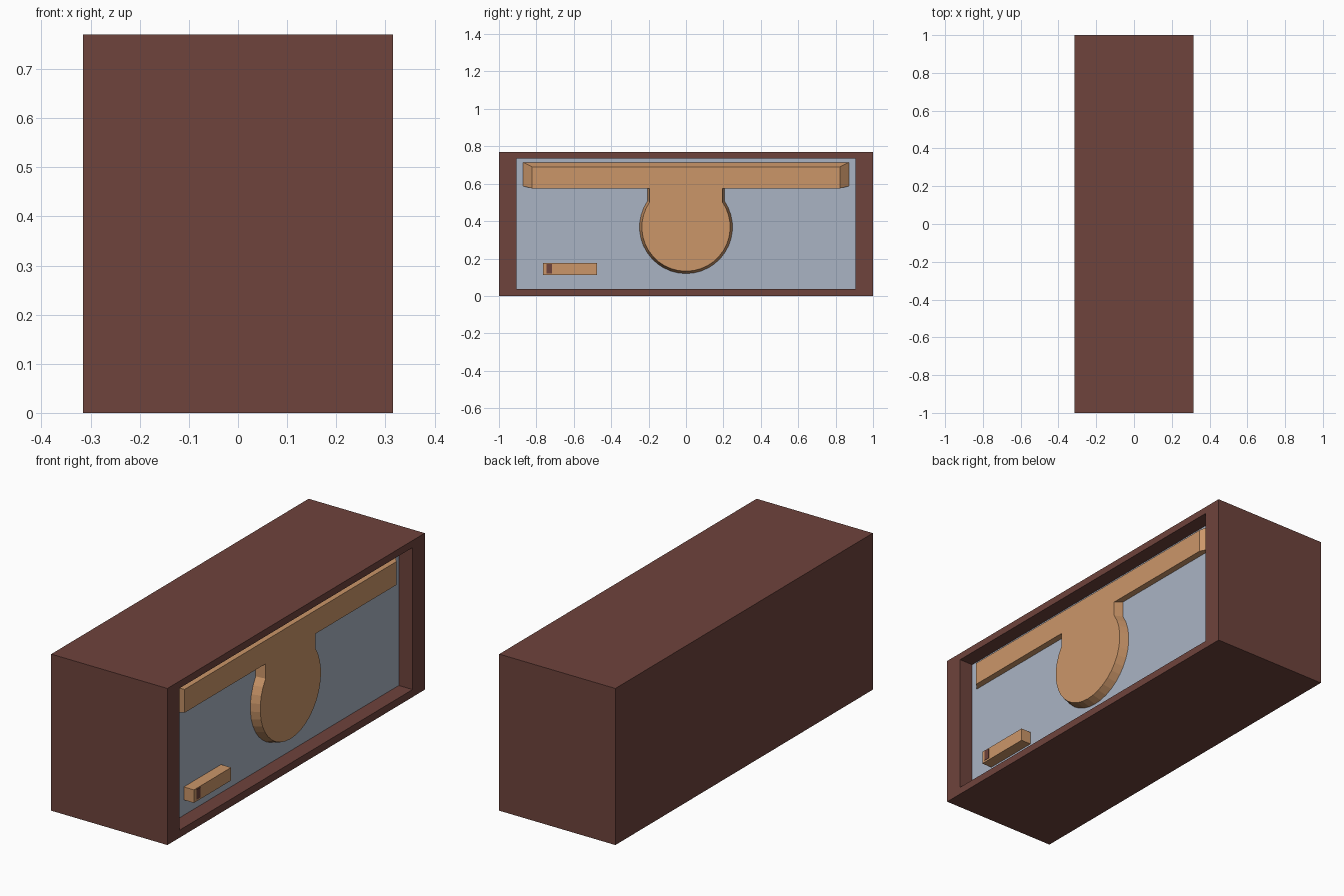
import bpy, bmesh, math

if "Cube" in bpy.data.objects:
    bpy.data.objects.remove(bpy.data.objects["Cube"])


def material(name, rgb):
    m = bpy.data.materials.new(name)
    m.diffuse_color = (*rgb, 1)
    m.use_nodes = True
    m.node_tree.nodes["Principled BSDF"].inputs["Base Color"].default_value = m.diffuse_color
    return m


BROWN = material("dark_brown", (0.156, 0.056, 0.045))
TAN = material("tan", (0.597, 0.305, 0.141))
GREY = material("blue_grey", (0.402, 0.456, 0.552))


def rect(y0, y1, z0, z1):
    return [(y0, z0), (y1, z0), (y1, z1), (y0, z1)]


def loft(name, rings, mats, last_cap=0):
    """Join (x, outline) rings in order and cap both ends."""
    bm = bmesh.new()
    loops = [[bm.verts.new((x, y, z)) for y, z in pts] for x, pts in rings]
    for a, b in zip(loops, loops[1:]):
        n = len(a)
        for i in range(n):
            j = (i + 1) % n
            bm.faces.new((a[i], a[j], b[j], b[i]))
    bm.faces.new(loops[0])
    bm.faces.new(loops[-1]).material_index = last_cap
    bmesh.ops.recalc_face_normals(bm, faces=bm.faces)
    me = bpy.data.meshes.new(name)
    bm.to_mesh(me)
    bm.free()
    for m in mats:
        me.materials.append(m)
    ob = bpy.data.objects.new(name, me)
    bpy.context.collection.objects.link(ob)
    return ob


def tee_outline(half, top, bottom, end_bottom, neck, radius, cz=0.368, n=26):
    """Bar with a round tongue hanging from the middle."""
    start = math.acos(neck / radius)
    sweep = math.pi + 2 * start
    arc = [(radius * math.cos(start - sweep * i / n),
            cz + radius * math.sin(start - sweep * i / n)) for i in range(n + 1)]
    return ([(-half, top), (half, top), (half, end_bottom), (neck, bottom)]
            + arc + [(-neck, bottom), (-half, end_bottom)])


PANEL_X = 0.241
outer = rect(-1, 1, 0, 0.77)
opening = rect(-0.905, 0.905, 0.037, 0.735)

# Closed case with a recess on the right side, backed by a grey panel
loft("case", [(-0.316, outer), (0.316, outer), (0.316, opening), (PANEL_X, opening)],
     [BROWN, GREY], last_cap=1)

# Tapered bar with round tongue
loft("bar_and_tongue",
     [(PANEL_X - 0.005, tee_outline(0.877, 0.717, 0.588, 0.588, 0.208, 0.25)),
      (0.286, tee_outline(0.823, 0.69, 0.575, 0.575, 0.194, 0.236))], [TAN])

# Small block in the lower corner with a dark marker plate
block = rect(-0.765, -0.476, 0.112, 0.176)
loft("small_block", [(PANEL_X - 0.005, block), (0.296, block)], [TAN])
mark = rect(-0.747, -0.717, 0.121, 0.171)
loft("block_marker", [(0.294, mark), (0.298, mark)], [BROWN])
